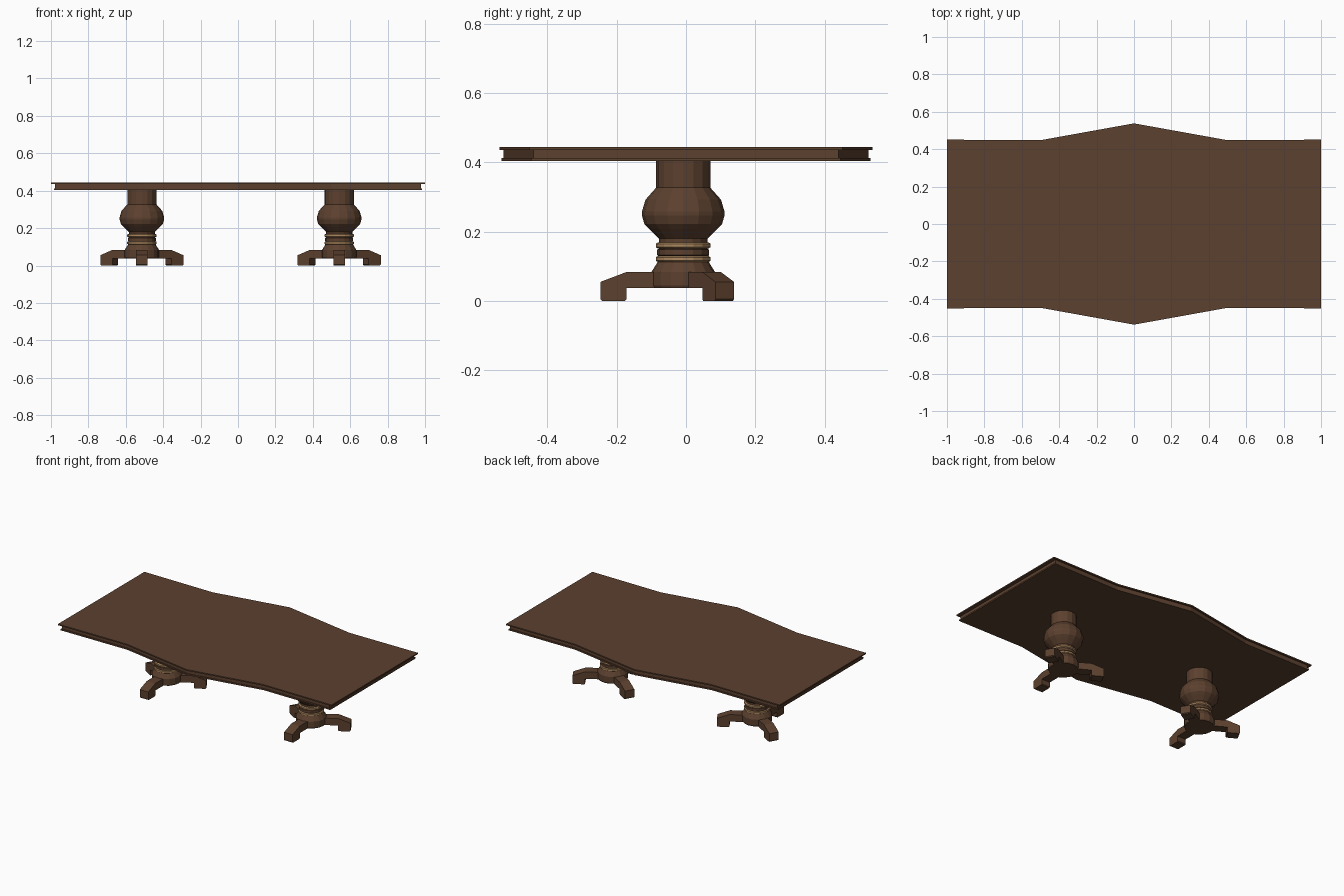
import bpy, bmesh, math
from mathutils import Matrix, Vector

if "Cube" in bpy.data.objects:
    bpy.data.objects.remove(bpy.data.objects["Cube"])


def material(name, rgb):
    m = bpy.data.materials.new(name)
    m.diffuse_color = (*rgb, 1)
    m.use_nodes = True
    m.node_tree.nodes["Principled BSDF"].inputs["Base Color"].default_value = m.diffuse_color
    return m


WOOD = material("dark wood", (0.107, 0.052, 0.028))
TAN = material("tan trim", (0.42, 0.25, 0.115))


def finish(bm, name, mat, loc=(0, 0, 0)):
    bmesh.ops.recalc_face_normals(bm, faces=bm.faces)
    me = bpy.data.meshes.new(name)
    bm.to_mesh(me)
    bm.free()
    me.materials.append(mat)
    ob = bpy.data.objects.new(name, me)
    ob.location = loc
    bpy.context.collection.objects.link(ob)
    return ob


def prism(bm, pts, offset):
    """Extrude a closed planar outline along an offset."""
    face = bm.faces.new([bm.verts.new(p) for p in pts])
    ext = bmesh.ops.extrude_face_region(bm, geom=[face])
    verts = [g for g in ext["geom"] if isinstance(g, bmesh.types.BMVert)]
    bmesh.ops.translate(bm, verts=verts, vec=Vector(offset))


def lathe(name, profile, mat, loc, sides=16):
    """Flat-faced turned part with capped ends."""
    bm = bmesh.new()
    rings = []
    for r, z in profile:
        rings.append([bm.verts.new((r * math.cos(2 * math.pi * i / sides),
                                    r * math.sin(2 * math.pi * i / sides), z))
                      for i in range(sides)])
    for a, b in zip(rings, rings[1:]):
        for i in range(sides):
            j = (i + 1) % sides
            bm.faces.new((a[i], a[j], b[j], b[i]))
    bm.faces.new(rings[0])
    bm.faces.new(rings[-1])
    return finish(bm, name, mat, loc)


def slab(name, half_x, inset, z0, z1):
    """Table-top layer that swells to a point at the middle of each long side."""
    half = [(half_x, 0.451 - inset), (0.5, 0.448 - inset), (0, 0.538 - inset),
            (-0.5, 0.448 - inset), (-half_x, 0.451 - inset)]
    pts = [(x, y, z0) for x, y in half] + [(x, -y, z0) for x, y in reversed(half)]
    bm = bmesh.new()
    prism(bm, pts, (0, 0, z1 - z0))
    finish(bm, name, WOOD)


# Table top: top board, recessed apron, lower board
slab("top_board", 1.0, 0.0, 0.436, 0.444)
slab("recessed_apron", 0.978, 0.011, 0.412, 0.437)
slab("lower_board", 0.985, 0.006, 0.404, 0.413)

COLUMN = [(0.088, 0.037), (0.092, 0.045), (0.092, 0.083), (0.074, 0.112),
          (0.072, 0.13), (0.075, 0.132), (0.075, 0.148), (0.070, 0.15),
          (0.070, 0.18), (0.098, 0.207), (0.112, 0.222), (0.119, 0.246),
          (0.119, 0.258), (0.109, 0.292), (0.078, 0.327), (0.078, 0.406)]
LEG = [(0.05, 0.037), (0.05, 0.083), (0.165, 0.083), (0.239, 0.055),
       (0.239, 0.005), (0.234, 0), (0.169, 0), (0.164, 0.005), (0.164, 0.037)]
HALF_W = 0.031

for side, x in (("left", -0.514), ("right", 0.541)):
    loc = (x, -0.008, 0)
    # Turned column
    lathe(side + "_column", COLUMN, WOOD, loc)
    # Tan trim rings
    for label, z in (("lower", 0.121), ("upper", 0.160)):
        lathe(f"{side}_{label}_ring",
              [(0.074, z - 0.008), (0.079, z - 0.005), (0.079, z + 0.005), (0.074, z + 0.008)],
              TAN, loc)
    # Three splayed legs, one facing the front
    for k, angle in enumerate((270, 30, 150)):
        bm = bmesh.new()
        prism(bm, [(r, -HALF_W, z) for r, z in LEG], (0, 2 * HALF_W, 0))
        bm.transform(Matrix.Rotation(math.radians(angle), 4, "Z"))
        finish(bm, f"{side}_leg_{k + 1}", WOOD, loc)
